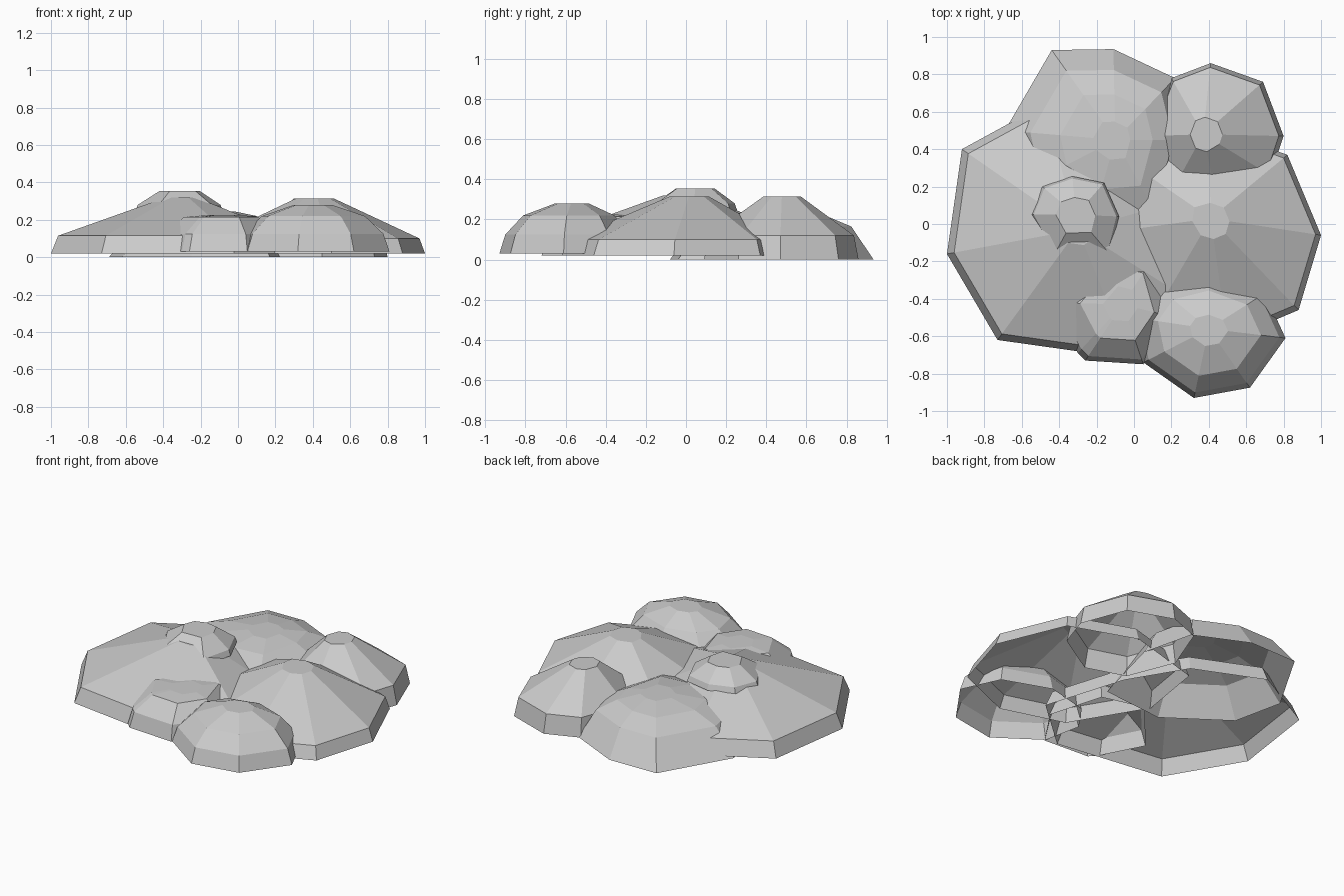
import bpy
import bmesh
from mathutils import Vector

default = bpy.data.objects.get("Cube")
if default:
    bpy.data.objects.remove(default, do_unlink=True)

# Single stone colour
stone = bpy.data.materials.new("stone_grey")
stone.use_nodes = True
grey = (0.6, 0.6, 0.6, 1)
stone.diffuse_color = grey
stone.node_tree.nodes["Principled BSDF"].inputs["Base Color"].default_value = grey


def rock(name, outline, peak, levels):
    """Open faceted shell: the outline shrinks toward the peak at each (shrink, height) level."""
    bm = bmesh.new()
    centre = Vector(peak)
    rings = []
    for shrink, height in levels:
        points = [Vector(p).lerp(centre, shrink) for p in outline]
        rings.append([bm.verts.new((p.x, p.y, height)) for p in points])
    count = len(outline)
    for low, high in zip(rings, rings[1:]):
        for i in range(count):
            j = (i + 1) % count
            bm.faces.new((low[i], low[j], high[j], high[i]))
    bm.faces.new(rings[-1])
    bmesh.ops.recalc_face_normals(bm, faces=bm.faces)
    # An open shell must face outward: the cap points up
    bm.faces.ensure_lookup_table()
    if bm.faces[-1].normal.z < 0:
        bmesh.ops.reverse_faces(bm, faces=bm.faces)
    mesh = bpy.data.meshes.new(name)
    bm.to_mesh(mesh)
    bm.free()
    mesh.materials.append(stone)
    obj = bpy.data.objects.new(name, mesh)
    bpy.context.collection.objects.link(obj)
    return obj


# Two broad slabs that make up most of the mound
rock("broad_rock_west",
     [(-1, -.16), (-.73, -.62), (-.02, -.72), (.32, -.42), (.16, .1),
      (-.05, .45), (-.48, .64), (-.92, .4)],
     (-.3, -.03), [(0, .02), (.055, .115), (.88, .32)])
rock("broad_rock_east",
     [(1, -.06), (.88, -.46), (.5, -.62), (.1, -.5), (-.17, -.05),
      (-.1, .38), (.4, .52), (.82, .37)],
     (.41, .03), [(0, .02), (.05, .1), (.83, .315)])

# Flat-topped rock at the back
rock("back_rock",
     [(-.44, .93), (-.11, .935), (.22, .78), (.3, .45), (.17, -.04),
      (-.25, -.08), (-.62, .18), (-.69, .5)],
     (-.1, .45), [(0, 0), (.23, .165), (.5, .22), (.8, .245)])

# Smaller rocks around the edge
rock("back_corner_rock",
     [(.2, .78), (.41, .86), (.69, .76), (.8, .47), (.73, .26),
      (.45, .09), (.2, .17), (.08, .47)],
     (.37, .48), [(0, 0), (.06, .12), (.76, .315)])
rock("front_corner_rock",
     [(.05, -.74), (.32, -.93), (.62, -.875), (.81, -.61), (.7, -.37),
      (.4, -.26), (.12, -.33), (0, -.5)],
     (.4, -.56), [(0, .03), (.08, .125), (.32, .22), (.75, .28)])
rock("front_rock",
     [(-.3, -.69), (-.26, -.73), (.05, -.75), (.22, -.5), (.12, -.15),
      (-.15, -.08), (-.44, -.42)],
     (-.06, -.43), [(0, .03), (.08, .125), (.4, .215), (.72, .225)])

# Cap stone on the west slab, its rim standing clear of the slope
rock("cap_rock",
     [(-.55, .05), (-.49, .2), (-.33, .255), (-.16, .22), (-.08, .04),
      (-.13, -.16), (-.43, -.17)],
     (-.31, .05), [(0, .245), (.06, .28), (.55, .355)])
